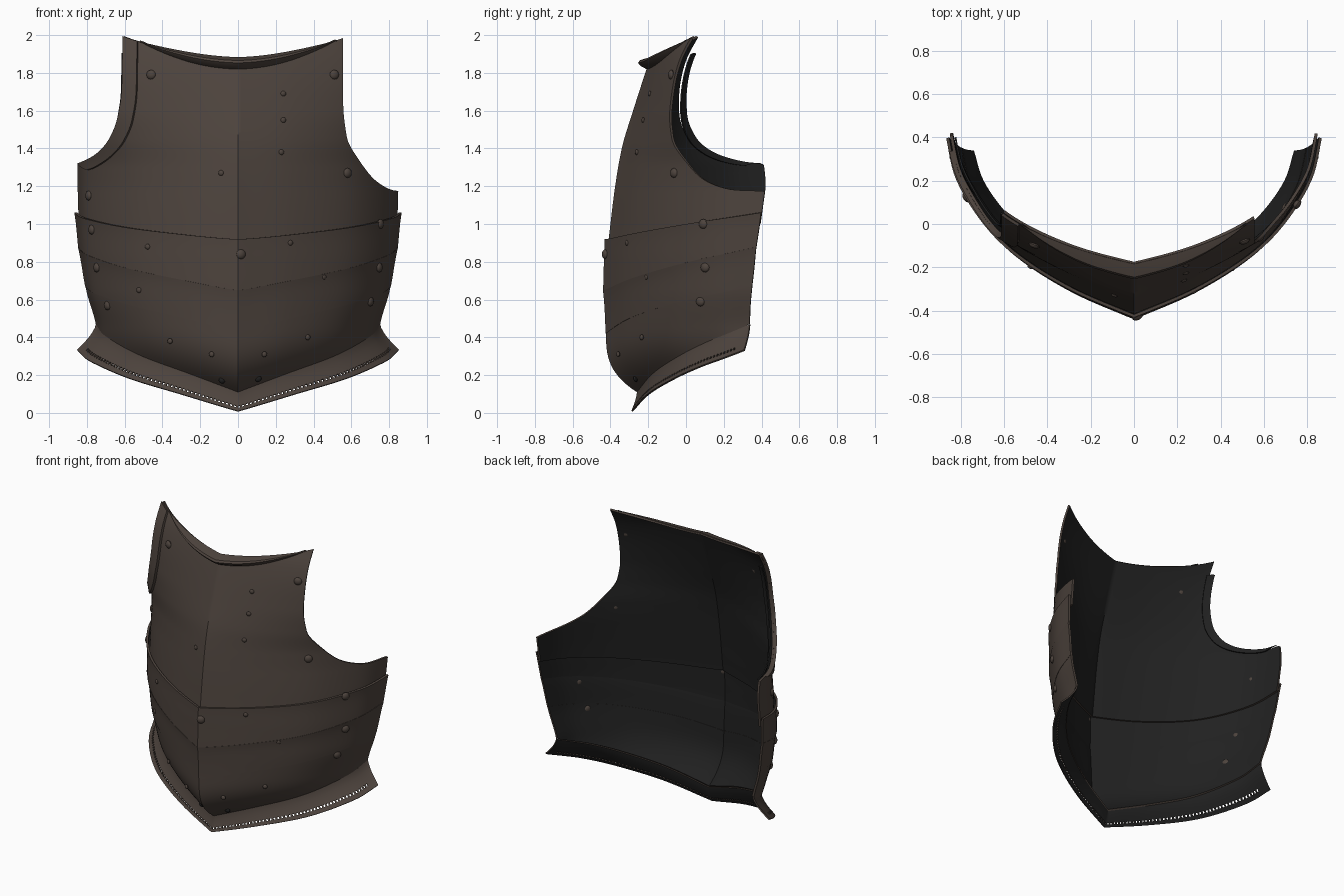
import bpy, bmesh, math
from mathutils import Vector, Matrix

if "Cube" in bpy.data.objects:
    bpy.data.objects.remove(bpy.data.objects["Cube"])


def material(name, rgb):
    m = bpy.data.materials.new(name)
    m.diffuse_color = (*rgb, 1)
    m.use_nodes = True
    m.node_tree.nodes["Principled BSDF"].inputs["Base Color"].default_value = m.diffuse_color
    return m


STEEL = material("brown_steel", (0.075, 0.057, 0.047))
LINING = material("black_lining", (0.015, 0.015, 0.015))


def interp(tab, x, col=1):
    """Smooth monotone interpolation through the rows of a table."""
    n = len(tab)
    x = min(max(x, tab[0][0]), tab[-1][0])
    i = 0
    while i < n - 2 and x > tab[i + 1][0]:
        i += 1
    sl = [(tab[k + 1][col] - tab[k][col]) / (tab[k + 1][0] - tab[k][0]) for k in range(n - 1)]

    def tangent(k):
        if k == 0 or k == n - 1:
            return sl[min(k, n - 2)]
        a, b = sl[k - 1], sl[k]
        return 0 if a * b <= 0 else 2 * a * b / (a + b)
    h = tab[i + 1][0] - tab[i][0]
    u = (x - tab[i][0]) / h
    return ((2*u**3 - 3*u*u + 1) * tab[i][col] + (u**3 - 2*u*u + u) * h * tangent(i)
            + (3*u*u - 2*u**3) * tab[i + 1][col] + (u**3 - u*u) * h * tangent(i + 1))


# Body shape: half cross-section, ridge line, half width and depth by height
SECTION = [(0, 0, 0), (.27, .35, .13), (.54, .70, .33), (.74, .88, .52), (.87, .965, .67), (1, 1, .82)]
RIDGE = [(0, -.42), (.4, -.42), (.6, -.425), (.8, -.42), (1, -.40), (1.2, -.375), (1.4, -.34),
         (1.6, -.28), (1.83, -.205), (1.9, -.18), (2, -.13)]
WIDTH = [(0, .73), (.3, .74), (.45, .75), (.65, .80), (.85, .83), (1.05, .845), (1.3, .85), (2, .85)]
DEPTH = [(0, .91), (.4, .92), (.85, .96), (1.17, .97), (1.3, .94), (1.45, .8), (1.6, .65), (1.85, .53), (2, .55)]


def body(s, z, off=0.0):
    """Point on the body: s runs from the ridge (0) to a back edge (+-1)."""
    sg, a = (-1 if s < 0 else 1), min(abs(s), 1)
    w, k = interp(WIDTH, z), interp(DEPTH, z)

    def at(q):
        return Vector((w * interp(SECTION, q, 1), interp(RIDGE, z) + k * interp(SECTION, q, 2), z))
    p = at(a)
    d = at(min(a + .01, 1)) - at(max(a - .01, 0))
    if a < .005:
        nrm = Vector((0, -1, 0))
    else:
        nrm = Vector((d.y, -d.x, 0)).normalized()
    p += nrm * off
    nrm.x *= sg
    p.x *= sg
    return p, nrm


def finish(ob):
    bpy.ops.object.select_all(action='DESELECT')
    ob.select_set(True)
    bpy.context.view_layer.objects.active = ob
    for m in list(ob.modifiers):
        bpy.ops.object.modifier_apply(modifier=m.name)
    bpy.ops.object.shade_smooth_by_angle(angle=math.radians(35))


def sheet(name, fn, us, vs, thick=.014, skip=None, mats=(STEEL, LINING)):
    """Plate from a grid of points, thickened inwards with a dark back."""
    bm = bmesh.new()
    g = [[bm.verts.new(fn(u, v)) for u in us] for v in vs]
    for j in range(len(vs) - 1):
        for i in range(len(us) - 1):
            if skip and skip(i, j):
                continue
            bm.faces.new((g[j][i], g[j][i + 1], g[j + 1][i + 1], g[j + 1][i]))
    me = bpy.data.meshes.new(name)
    bm.to_mesh(me)
    bm.free()
    for m in mats:
        me.materials.append(m)
    ob = bpy.data.objects.new(name, me)
    bpy.context.collection.objects.link(ob)
    so = ob.modifiers.new("thickness", 'SOLIDIFY')
    so.thickness, so.offset, so.material_offset = thick, -1, 1
    finish(ob)
    return ob


def span(a, b, n):
    return [a + (b - a) * i / n for i in range(n + 1)]


# Chest plate: ruled from the ridge to the two different armhole outlines (v, s, z)
ARM_R = [(0, 1, 1.0), (.2, 1, 1.172), (.3, .86, 1.18), (.4, .72, 1.225), (.5, .6, 1.33),
         (.6, .52, 1.46), (.75, .5, 1.65), (1, .5, 1.985)]
ARM_L = [(0, 1, 1.0), (.25, 1, 1.315), (.33, .88, 1.325), (.42, .75, 1.36), (.52, .64, 1.44),
         (.62, .58, 1.56), (.78, .555, 1.72), (1, .55, 1.995)]


def chest(t, v, off=0.0):
    tab = ARM_L if t < 0 else ARM_R
    zc = .86 + 1.02 * v
    z = zc + (interp(tab, v, 2) - zc) * min(abs(t), 1) ** 1.7
    return body(t * interp(tab, v, 1), z, off)[0]


sheet("chest_plate", chest, span(-1, 1, 64), span(0, 1, 60))

# Raised strip and dark lining along the left armhole
sheet("armhole_strip", lambda t, v: chest(t, v, .016), span(-1, -.86, 6), span(.3, 1, 40), .018)
sheet("armhole_lining", lambda t, v: chest(t, v, -.016) + Vector((0, .02, 0)),
      span(-1.04, -.95, 4), span(.3, .93, 40), .008, mats=(LINING, LINING))

# Rolled lip at the neck
LIP = [(-.02, -.06), (-.05, -.043), (-.064, -.027), (-.055, -.014), (-.025, -.004), (.006, .004)]


def lip(t, j):
    p = chest(t, 1)
    w = max(.05, 1 - (abs(p.x) / .52) ** 2.5)
    return p + Vector((0, LIP[j][0] * w - .003, LIP[j][1] * w))


sheet("neck_lip", lip, span(-.85, .93, 50), range(len(LIP)), .01)


# Belly lames and lower plate between seam curves
def seam(zc, rise, power):
    return lambda s: zc + rise * abs(s) ** power


S1, S2, S3 = seam(.92, .14, 1.3), seam(.64, .23, 1.1), seam(.42, .25, .9)
WAIST = seam(.11, .36, 1)


def lame(lo, hi, off, overlap):
    def fn(s, v):
        a = lo(s) - overlap
        return body(s, a + (hi(s) - a) * v, off + .008 * v ** 4)[0]
    return fn


COLS = span(-1, 1, 72)
sheet("upper_lame", lame(S2, S1, .014, .0), COLS, span(0, 1, 10))
sheet("middle_lame", lame(S3, S2, .006, .0), COLS, span(0, 1.04, 10))


def lower(s, v):
    z = WAIST(s) + (S3(s) - WAIST(s)) * v
    p = body(s, z, .004 * v)[0]
    p.y += .16 * max(0, 1 - abs(s)) ** .8 * max(0, 1 - v) ** 3
    return p


sheet("lower_plate", lower, COLS, span(0, 1.05, 16))


# Flared waist flange with a row of stitch holes
def flange(s, v):
    a, sg = abs(s), (-1 if s < 0 else 1)
    q = 1 - v
    p = lower(s, 0)
    out = q ** 1.5
    return p + Vector((sg * .10 * a ** .8 * out, -.03 * out, -(.10 + .035 * a) * q))


FROWS = [0, .06, .17, .26, .45, .65, .85, 1]
sheet("waist_flange", flange, span(-1, 1, 200), FROWS, .009,
      skip=lambda i, j: j == 2 and i % 2 == 0 and 6 < i < 194)


# Rivets, placed by front position
def dome(name, p, nrm, r, mat):
    bm = bmesh.new()
    bmesh.ops.create_uvsphere(bm, u_segments=12, v_segments=8, radius=r)
    rot = nrm.to_track_quat('Z', 'Y').to_matrix().to_4x4()
    bm.transform(Matrix.Translation(p) @ rot @ Matrix.Diagonal((1, 1, .6, 1)))
    me = bpy.data.meshes.new(name)
    bm.to_mesh(me)
    bm.free()
    me.materials.append(mat)
    ob = bpy.data.objects.new(name, me)
    bpy.context.collection.objects.link(ob)
    finish(ob)


def rivet(x, z, r):
    lo, hi = 0.0, 1.0
    for _ in range(24):
        mid = (lo + hi) / 2
        if body(mid, z)[0].x < abs(x):
            lo = mid
        else:
            hi = mid
    s = math.copysign(lo, x)
    off = 0 if z > S1(s) else .016 if z > S2(s) else .008 if z > S3(s) else 0
    p, nrm = body(s, z, off)
    dome("rivet", p, nrm, r, STEEL)


for x, z in [(-.46, 1.79), (.51, 1.79), (-.79, 1.15), (.58, 1.27), (-.76, .97), (.74, 1.0),
             (-.74, .77), (.74, .77), (-.69, .57), (.70, .59), (.01, .84)]:
    rivet(x, z, .026)
for x, z in [(.24, 1.69), (.24, 1.55), (.23, 1.38), (-.09, 1.27), (-.47, .88), (.27, .90), (-.52, .65),
             (.45, .72), (-.36, .38), (.37, .40), (-.14, .31), (.14, .31)]:
    rivet(x, z, .015)
for x in (-.075, .095):
    dome("dark_rivet", lower(x / .85, .1), Vector((x, -1, -.3)), .018, LINING)
